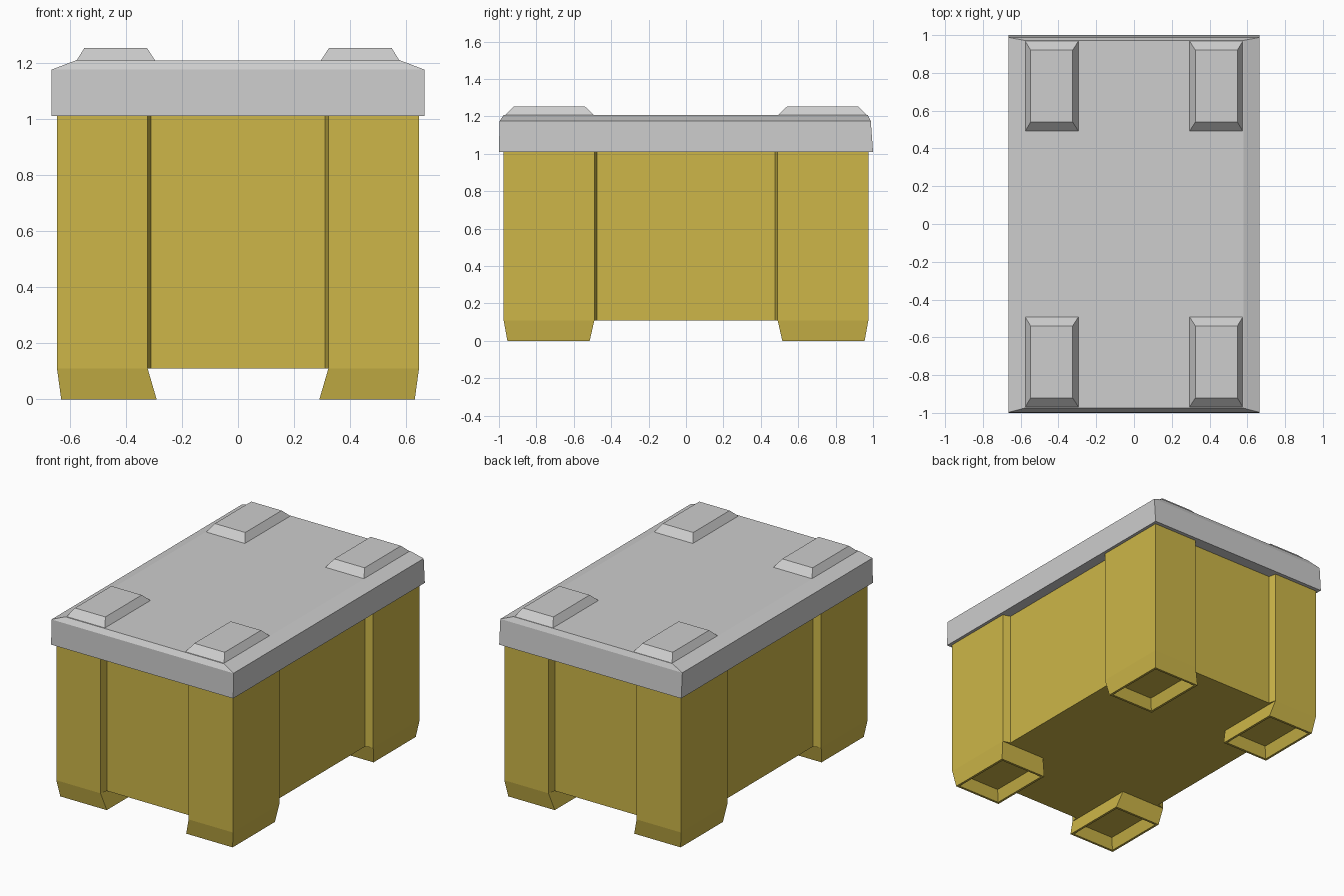
import bpy

cube = bpy.data.objects.get("Cube")
if cube:
    bpy.data.objects.remove(cube, do_unlink=True)


def material(name, colour):
    m = bpy.data.materials.new(name)
    m.use_nodes = True
    m.diffuse_color = (*colour, 1)
    m.node_tree.nodes["Principled BSDF"].inputs["Base Color"].default_value = (*colour, 1)
    return m


yellow = material("mustard yellow", (0.61, 0.47, 0.065))
grey = material("light grey", (0.61, 0.61, 0.61))


def loft(name, rings, mat):
    """Join stacked rings of equal point count into a closed solid."""
    n = len(rings[0])
    verts = [p for ring in rings for p in ring]
    faces = [list(range(n))[::-1], [len(verts) - n + i for i in range(n)]]
    for r in range(len(rings) - 1):
        for i in range(n):
            j = (i + 1) % n
            faces.append([r * n + i, r * n + j, (r + 1) * n + j, (r + 1) * n + i])
    mesh = bpy.data.meshes.new(name)
    mesh.from_pydata(verts, [], faces)
    mesh.materials.append(mat)
    obj = bpy.data.objects.new(name, mesh)
    bpy.context.collection.objects.link(obj)
    return obj


def rect(x0, x1, y0, y1, z):
    return [(x0, y0, z), (x1, y0, z), (x1, y1, z), (x0, y1, z)]


def corner_rect(sx, sy, x0, x1, y0, y1, z):
    xs, ys = sorted((sx * x0, sx * x1)), sorted((sy * y0, sy * y1))
    return rect(*xs, *ys, z)


# Body: corner posts with a recessed panel on each side
X, Y, FLOOR, RIM, DEPTH = 0.645, 0.975, 0.11, 1.01, 0.05
quarter = [(X - DEPTH, 0.475), (X, 0.49), (X, Y), (0.322, Y), (0.31, Y - DEPTH)]
outline = []
for sx, sy in ((1, 1), (-1, 1), (-1, -1), (1, -1)):
    part = [(sx * x, sy * y) for x, y in quarter]
    outline += part if sx * sy > 0 else part[::-1]
loft("body", [[(x, y, z) for x, y in outline] for z in (FLOOR, RIM)], yellow)

# Lid: overhanging block with sloped top edges
loft("lid", [rect(-0.665, 0.665, -1.0, 1.0, RIM),
             rect(-0.665, 0.665, -0.997, 0.988, 1.175),
             rect(-0.58, 0.58, -0.975, 0.972, 1.207)], grey)

# Hollow feet and stacking lugs at each corner
for sx, side in ((1, "left"), (-1, "right")):
    for sy, end in ((-1, "front"), (1, "back")):
        loft(f"{end}_{side}_foot", [
            corner_rect(sx, sy, 0.33, 0.59, 0.555, 0.915, 0.07),
            corner_rect(sx, sy, 0.305, 0.615, 0.53, 0.94, 0.0),
            corner_rect(sx, sy, 0.29, 0.63, 0.515, 0.955, 0.0),
            corner_rect(sx, sy, 0.322, X, 0.49, Y, FLOOR)], yellow)
        loft(f"{end}_{side}_lid_lug", [
            corner_rect(sx, sy, 0.29, 0.58, 0.485, 0.975, 1.2),
            corner_rect(sx, sy, 0.325, 0.547, 0.54, 0.92, 1.253)], grey)
